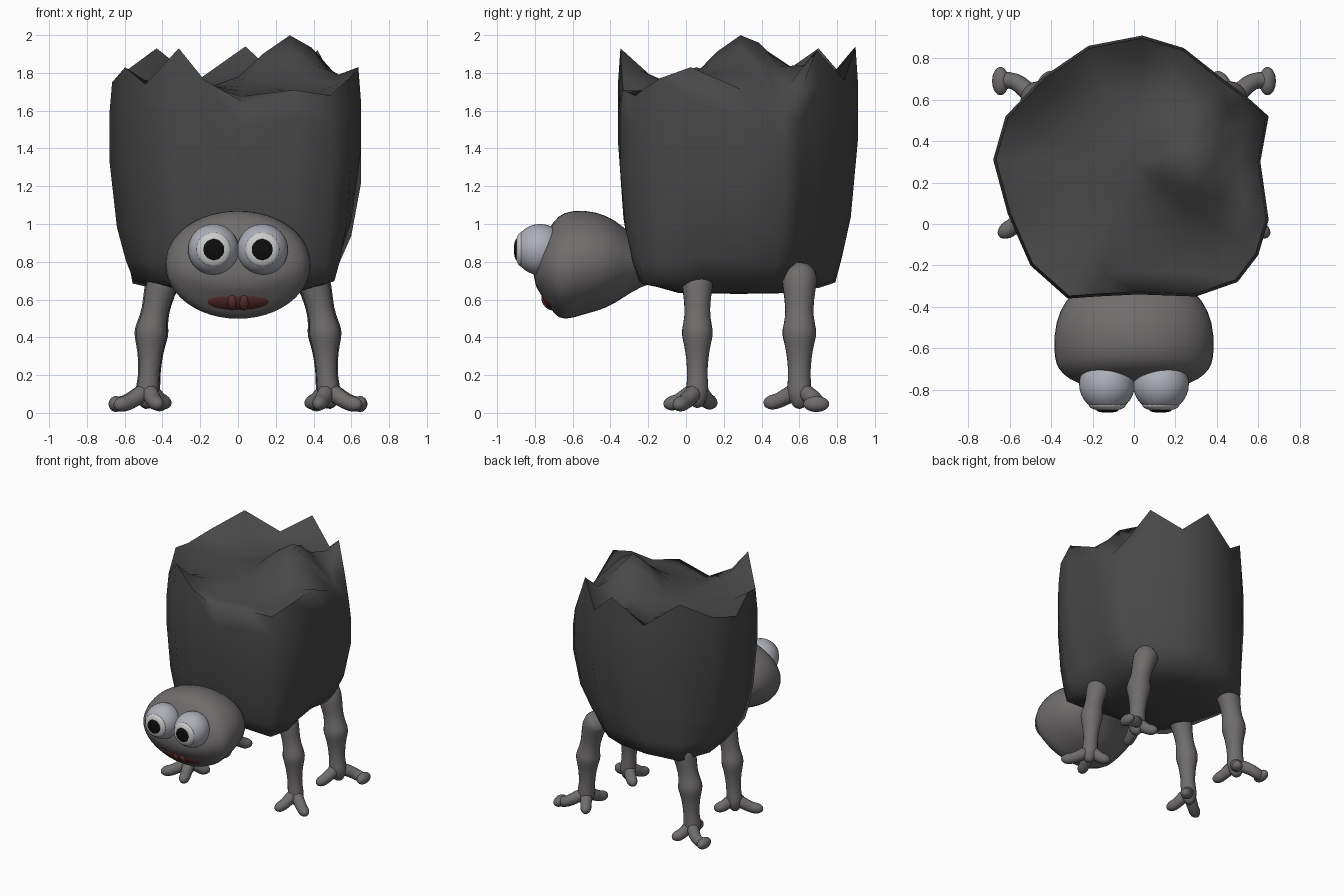
import bpy, bmesh, math
from mathutils import Vector

if "Cube" in bpy.data.objects:
    bpy.data.objects.remove(bpy.data.objects["Cube"])


def mat(name, r, g, b):
    m = bpy.data.materials.new(name)
    m.diffuse_color = (r, g, b, 1)
    m.use_nodes = True
    m.node_tree.nodes["Principled BSDF"].inputs["Base Color"].default_value = m.diffuse_color
    return m


CRUST = mat("crust", .065, .065, .067)
SKIN = mat("skin", .16, .15, .15)
WHITE = mat("eye_white", .42, .43, .48)
IRIS = mat("iris", .62, .62, .62)
BLACK = mat("pupil", .004, .004, .004)
RED = mat("mouth", .10, .025, .025)
TONGUE = mat("tongue", .13, .035, .035)


def add_loft(bm, rings, start=None, end=None):
    """Bridge rings of equal length, closing each end to a point."""
    vs = [[bm.verts.new(p) for p in r] for r in rings]
    n = len(vs[0])
    for a, b in zip(vs, vs[1:]):
        for i in range(n):
            bm.faces.new((a[i], a[(i + 1) % n], b[(i + 1) % n], b[i]))
    for ring, tip in ((vs[0], start), (vs[-1], end)):
        if tip is None:
            bm.faces.new(ring)
        else:
            t = bm.verts.new(tip)
            for i in range(n):
                bm.faces.new((ring[i], ring[(i + 1) % n], t))


def finish(bm, name, material, subsurf=0, angle=180):
    bmesh.ops.recalc_face_normals(bm, faces=bm.faces[:])
    me = bpy.data.meshes.new(name)
    bm.to_mesh(me)
    bm.free()
    ob = bpy.data.objects.new(name, me)
    bpy.context.collection.objects.link(ob)
    me.materials.append(material)
    bpy.ops.object.select_all(action='DESELECT')
    ob.select_set(True)
    bpy.context.view_layer.objects.active = ob
    bpy.ops.object.shade_smooth_by_angle(angle=math.radians(angle))
    if subsurf:
        s = ob.modifiers.new("subsurf", 'SUBSURF')
        s.levels = s.render_levels = subsurf
    return ob


def ball(name, loc, scale, material, tilt=0):
    bm = bmesh.new()
    bmesh.ops.create_uvsphere(bm, u_segments=32, v_segments=20, radius=1)
    ob = finish(bm, name, material)
    ob.location, ob.scale, ob.rotation_euler.x = loc, scale, tilt
    return ob


# Jagged shell: outline point, rim height, taper at the bottom
outline = [(.04, .91, 1.94, .80), (.24, .85, 1.76, .78), (.43, .70, 1.92, .78),
           (.55, .61, 1.70, .76), (.65, .52, 1.54, .74), (.61, .30, 1.71, .74),
           (.65, .02, 1.83, .74), (.60, -.15, 1.77, .85), (.50, -.28, 1.68, .91),
           (.30, -.35, 1.71, .84), (.02, -.34, 1.65, .83), (-.18, -.35, 1.76, .83),
           (-.32, -.36, 1.93, .85), (-.50, -.20, 1.74, .87), (-.61, .05, 1.83, .83),
           (-.68, .31, 1.75, .81), (-.62, .52, 1.80, .90), (-.44, .71, 1.93, .99),
           (-.22, .86, 1.76, .88)]
CX, CY = 0, .28


def shell_ring(s, height):
    return [(CX + (x - CX) * s, CY + (y - CY) * s, height(x * s, CY + (y - CY) * s, r))
            for x, y, r, _ in outline]


def wall_ring(t, f):
    ring = []
    for x, y, r, b in outline:
        s = (b + (1 - b) * f) if f <= 1 else 2 - f
        low = .70 - .25 * max(0, b - .84) + .3 * max(0, .78 - b)
        ring.append((CX + (x - CX) * s, CY + (y - CY) * s, low + (r - low) * t))
    return ring


# Lumpy cap with one raised peak, fading from the rim heights
def cap(fade):
    return lambda x, y, r: (1.72 + .28 * math.exp(-((x - .28) ** 2 + (y - .3) ** 2) / .05)
                            + fade * (r - 1.74))


rings = [shell_ring(.5, lambda x, y, r: .635)]
rings += [wall_ring(*tf) for tf in ((0, 0), (.10, .33), (.27, .7), (.6, 1), (.85, 1), (1, 1.02))]
rings += [shell_ring(s, cap(f)) for s, f in ((.82, .5), (.64, .2), (.45, 0), (.22, 0))]
bm = bmesh.new()
add_loft(bm, rings, (0, CY, .63), (0, CY, cap(0)(0, CY, 0)))
finish(bm, "jagged_shell", CRUST, angle=80)

# Head: y, half width, centre height, half height
head = [(-.79, .22, .74, .09), (-.75, .32, .77, .165), (-.70, .37, .77, .25),
        (-.65, .388, .775, .292), (-.54, .392, .80, .28), (-.42, .368, .80, .25),
        (-.33, .30, .80, .19), (-.24, .21, .78, .11), (-.12, .16, .77, .07)]
N = 24
bm = bmesh.new()
add_loft(bm, [[(w * math.cos(2 * math.pi * i / N), y, z + h * math.sin(2 * math.pi * i / N))
               for i in range(N)] for y, w, z, h in head], (0, -.81, .73), (0, -.1, .77))
finish(bm, "head", SKIN, subsurf=1)

# Mouth and tongue lie on the slope of the chin
ball("mouth", (0, -.715, .595), (.17, .036, .062), RED, math.radians(35))
for sx in (-1, 1):
    ball("tongue", (sx * .031, -.725, .59), (.032, .034, .052), TONGUE, math.radians(35))

# Eyes
for side, sx in (("left", -1), ("right", 1)):
    ball(side + "_eye", (sx * .13, -.773, .865), (.135, .135, .135), WHITE)
    ball(side + "_iris", (sx * .129, -.874, .865), (.09, .03, .09), IRIS)
    ball(side + "_pupil", (sx * .128, -.897, .865), (.055, .014, .055), BLACK)


def add_tube(bm, path, sides=10):
    """Tube through (x, y, z, radius) points with rounded end."""
    pts = [Vector(p[:3]) for p in path]
    rings = []
    for i, p in enumerate(pts):
        d = (pts[min(i + 1, len(pts) - 1)] - pts[max(i - 1, 0)]).normalized()
        u = d.cross(Vector((.05, 1, .05))).normalized()
        v = d.cross(u)
        rings.append([p + path[i][3] * (u * math.cos(a) + v * math.sin(a))
                      for a in (2 * math.pi * k / sides for k in range(sides))])
    d = (pts[-1] - pts[-2]).normalized()
    r = path[-1][3]
    rings.append([p + d * r * .7 - (p - pts[-1]) * .4 for p in rings[-1]])
    add_loft(bm, rings, None, pts[-1] + d * r)


def leg(name, y, k, toes):
    bm = bmesh.new()
    add_tube(bm, [(.34, y + .01, .765, .07 * k), (.39, y, .725, .095 * k),
                  (.415, y, .65, .083 * k), (.437, y, .54, .068 * k), (.452, y, .47, .08 * k),
                  (.46, y, .42, .092 * k), (.462, y, .36, .074 * k), (.465, y, .29, .062 * k),
                  (.47, y, .19, .055 * k), (.477, y, .12, .066 * k), (.482, y, .075, .055 * k)])
    for tx, ty, tz, bend in toes:
        a, b = Vector((.475, y, .13)), Vector((tx, ty, tz))
        m, n = a.lerp(b, .5), a.lerp(b, .8)
        add_tube(bm, [(*a, .055), (m.x, m.y + bend, tz + .027, .047),
                      (n.x, n.y + bend * .6, tz + .005, .045), (*b, .046)], 8)
    ob = finish(bm, name, SKIN, subsurf=1)
    mir = ob.modifiers.new("mirror", 'MIRROR')
    mir.use_mirror_merge = False


leg("front_legs", .06, 1, [(.62, -.035, .045, 0), (.43, -.08, .05, 0), (.39, .13, .055, 0)])
leg("back_legs", .60, 1.1, [(.635, .69, .045, .04), (.43, .45, .055, 0), (.41, .70, .045, 0)])
# Splayed tip on the rear outer toes
for side, sx in (("left", -1), ("right", 1)):
    ball(side + "_rear_toe_tip", (sx * .645, .69, .047), (.04, .068, .042), SKIN)
